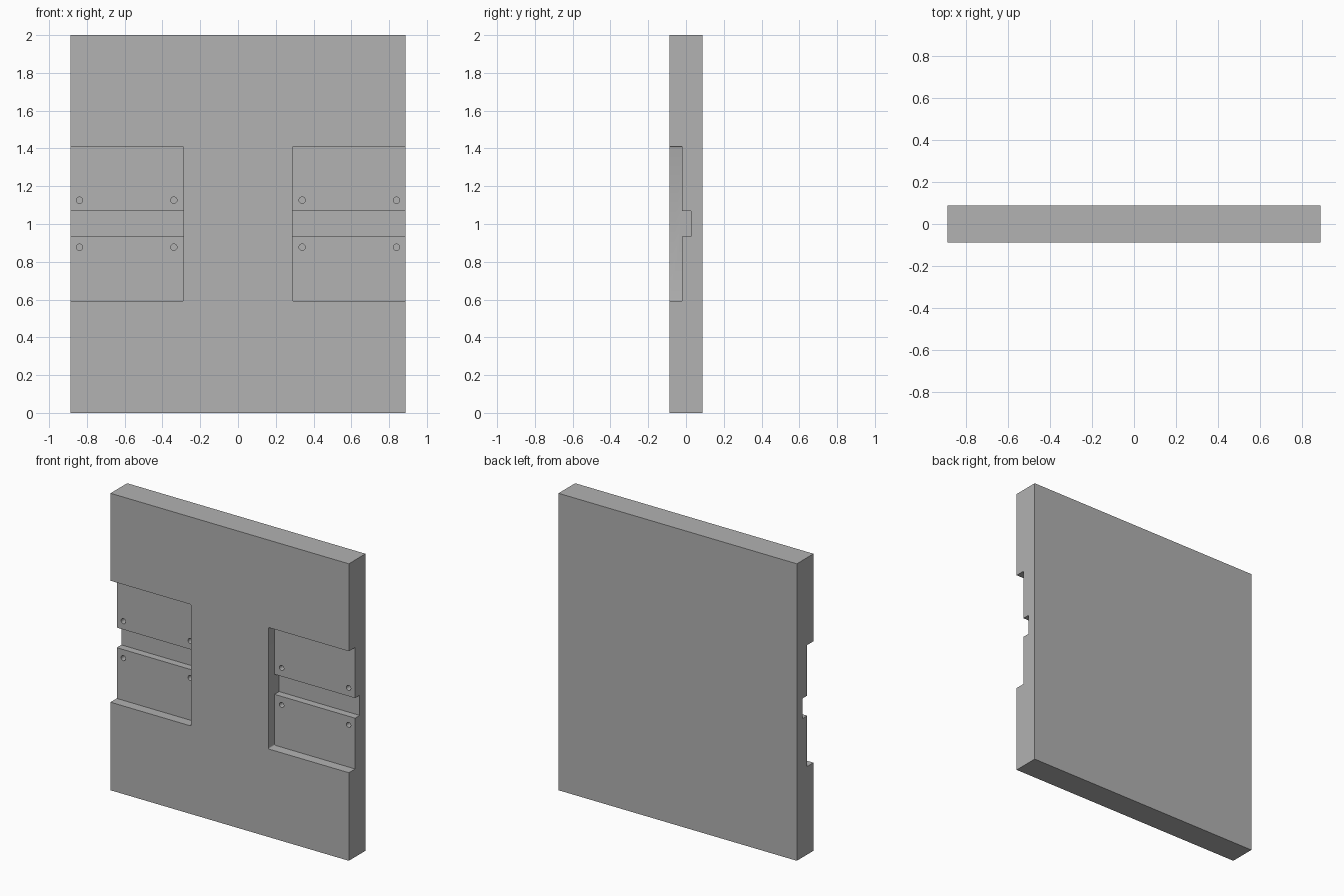
import bpy
import bmesh
from mathutils import Matrix, Vector

cube = bpy.data.objects.get("Cube")
if cube:
    bpy.data.objects.remove(cube, do_unlink=True)

HALF_W, HALF_D, HEIGHT = 0.888, 0.0885, 2.0
INNER_X = 0.288                 # inner wall of each side recess
FLOOR_Y, GROOVE_Y = -0.022, 0.027
LOW, HIGH = 0.593, 1.411        # recess height range
GROOVE_LOW, GROOVE_HIGH = 0.935, 1.07
HOLE_RADIUS, HOLE_END_Y = 0.017, 0.03

grey = bpy.data.materials.new("plain grey")
grey.use_nodes = True
colour = (0.445, 0.445, 0.445, 1)
grey.diffuse_color = colour
grey.node_tree.nodes["Principled BSDF"].inputs["Base Color"].default_value = colour


def make_object(name, bm):
    bmesh.ops.recalc_face_normals(bm, faces=bm.faces)
    mesh = bpy.data.meshes.new(name)
    bm.to_mesh(mesh)
    bm.free()
    mesh.materials.append(grey)
    obj = bpy.data.objects.new(name, mesh)
    bpy.context.collection.objects.link(obj)
    return obj


def cut(target, cutter):
    """Subtract the cutter from the target and discard it."""
    mod = target.modifiers.new("cut", 'BOOLEAN')
    mod.operation = 'DIFFERENCE'
    mod.solver = 'EXACT'
    mod.object = cutter
    bpy.context.view_layer.objects.active = target
    bpy.ops.object.modifier_apply(modifier=mod.name)
    bpy.data.objects.remove(cutter, do_unlink=True)


def recess_cutter(side):
    """Stepped profile in y and z, swept outward past the panel's edge."""
    front = -HALF_D - 0.1
    profile = [(front, LOW), (FLOOR_Y, LOW), (FLOOR_Y, GROOVE_LOW),
               (GROOVE_Y, GROOVE_LOW), (GROOVE_Y, GROOVE_HIGH),
               (FLOOR_Y, GROOVE_HIGH), (FLOOR_Y, HIGH), (front, HIGH)]
    bm = bmesh.new()
    face = bm.faces.new([bm.verts.new((side * INNER_X, y, z)) for y, z in profile])
    swept = bmesh.ops.extrude_face_region(bm, geom=[face])
    verts = [v for v in swept["geom"] if isinstance(v, bmesh.types.BMVert)]
    bmesh.ops.translate(bm, verts=verts, vec=(side * HALF_W, 0, 0))
    # Slightly rounded upper and lower inner corners
    corners = [e for e in bm.edges
               if all(abs(v.co.x - side * INNER_X) < 1e-4 for v in e.verts)
               and any(all(abs(v.co.z - z) < 1e-4 for v in e.verts) for z in (LOW, HIGH))]
    bmesh.ops.bevel(bm, geom=corners, offset=0.007, segments=3,
                    profile=0.5, affect='EDGES')
    return make_object("recess_cutter", bm)


def hole_cutter(x, z):
    start = FLOOR_Y - 0.02
    bm = bmesh.new()
    place = Matrix.Translation(Vector((x, (start + HOLE_END_Y) / 2, z)))
    bmesh.ops.create_cone(bm, cap_ends=True, segments=24, radius1=HOLE_RADIUS,
                          radius2=HOLE_RADIUS, depth=HOLE_END_Y - start,
                          matrix=place @ Matrix.Rotation(1.570796, 4, 'X'))
    return make_object("hole_cutter", bm)


# Flat panel
bm = bmesh.new()
bmesh.ops.create_cube(bm, size=1, matrix=Matrix.Translation((0, 0, HEIGHT / 2))
                      @ Matrix.Diagonal((2 * HALF_W, 2 * HALF_D, HEIGHT, 1)))
panel = make_object("panel", bm)

# Side recesses with a cross groove and four screw holes each
for side in (-1, 1):
    cut(panel, recess_cutter(side))
    for x in (0.34, 0.839):
        for z in (0.877, 1.126):
            cut(panel, hole_cutter(side * x, z))

# Smooth the holes and corners, keep the edges sharp
bpy.ops.object.select_all(action='DESELECT')
panel.select_set(True)
bpy.context.view_layer.objects.active = panel
bpy.ops.object.shade_smooth_by_angle(angle=0.6)
